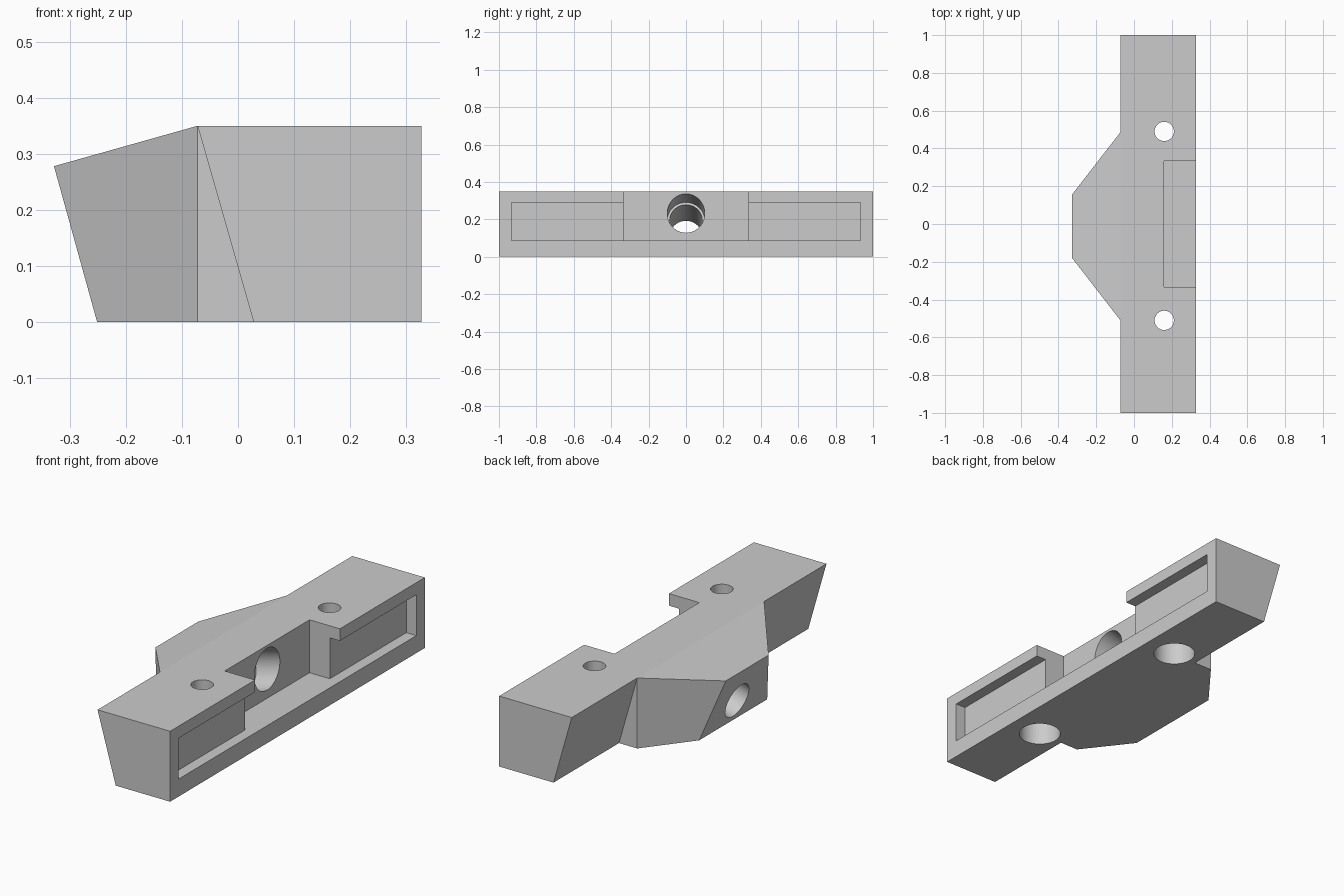
import bpy
import bmesh
import math
from mathutils import Vector

cube = bpy.data.objects.get("Cube")
if cube:
    bpy.data.objects.remove(cube, do_unlink=True)

grey = bpy.data.materials.new("plain grey")
grey.use_nodes = True
colour = (0.6, 0.6, 0.6, 1)
grey.diffuse_color = colour
grey.node_tree.nodes["Principled BSDF"].inputs["Base Color"].default_value = colour

# Key dimensions
HEIGHT, BACK = 0.35, 0.327
EDGE_TOP, EDGE_BOTTOM = -0.072, 0.028
TIP_TOP, TIP_BOTTOM, TIP_Z = -0.328, -0.251, 0.278
MID = -0.012                      # nose and screw holes sit slightly off centre
WALL, FLOOR = 0.16, 0.087         # recess


def new_object(name, bm):
    mesh = bpy.data.meshes.new(name)
    bm.to_mesh(mesh)
    bm.free()
    ob = bpy.data.objects.new(name, mesh)
    bpy.context.collection.objects.link(ob)
    ob.data.materials.append(grey)
    return ob


def bracket():
    """Bar with a slanted face and a tapering nose, as one closed shell."""
    bm = bmesh.new()

    def face(*points):
        bm.faces.new([bm.verts.new(p) for p in points])

    halves = []
    for s in (-1, 1):
        shoulder, tip, tip_low = (MID + s * w for w in (0.498, 0.168, 0.267))
        p = dict(
            end_back_low=(BACK, s, 0), end_back_top=(BACK, s, HEIGHT),
            end_top=(EDGE_TOP, s, HEIGHT), end_low=(EDGE_BOTTOM, s, 0),
            root_low=(EDGE_BOTTOM, shoulder, 0),
            shoulder_top=(EDGE_TOP, shoulder, HEIGHT),
            shoulder_low=(EDGE_TOP, shoulder, 0),
            tip_top=(TIP_TOP, tip, TIP_Z), tip_low=(TIP_BOTTOM, tip_low, 0))
        halves.append(p)
        face(p["end_back_low"], p["end_back_top"], p["end_top"], p["end_low"])
        face(p["end_low"], p["end_top"], p["shoulder_top"], p["root_low"])
        face(p["root_low"], p["shoulder_top"], p["shoulder_low"])
        face(p["shoulder_low"], p["shoulder_top"], p["tip_top"], p["tip_low"])

    # Faces that span both halves
    a, b = halves
    for names in (("end_back_low", "end_back_top"),
                  ("end_back_top", "end_top", "shoulder_top"),
                  ("shoulder_top", "tip_top"),
                  ("tip_top", "tip_low"),
                  ("tip_low", "shoulder_low", "root_low", "end_low", "end_back_low")):
        face(*[a[n] for n in names], *[b[n] for n in reversed(names)])
    bmesh.ops.remove_doubles(bm, verts=bm.verts, dist=0.0001)
    bmesh.ops.recalc_face_normals(bm, faces=bm.faces)
    return new_object("mounting_bracket", bm)


def box(low, high):
    bm = bmesh.new()
    bmesh.ops.create_cube(bm, size=1)
    low, high = Vector(low), Vector(high)
    bmesh.ops.scale(bm, vec=high - low, verts=bm.verts)
    bmesh.ops.translate(bm, vec=(low + high) / 2, verts=bm.verts)
    return new_object("box_cutter", bm)


def rod(start, end, radius):
    start, end = Vector(start), Vector(end)
    bm = bmesh.new()
    bmesh.ops.create_cone(bm, cap_ends=True, segments=64, radius1=radius,
                          radius2=radius, depth=(end - start).length)
    turn = (end - start).to_track_quat('Z', 'Y').to_matrix()
    bmesh.ops.rotate(bm, matrix=turn, verts=bm.verts)
    bmesh.ops.translate(bm, vec=(start + end) / 2, verts=bm.verts)
    return new_object("rod_cutter", bm)


body = bracket()

# Open recess in the back and the long shallow slot across it
cutters = [box((WALL, -0.333, FLOOR), (0.5, 0.333, 0.5)),
           box((0.272, -0.933, FLOOR), (0.5, 0.933, 0.29))]

# Tilted bore through the nose, wider at the recess end
axis = Vector((EDGE_TOP - TIP_TOP, 0, HEIGHT - TIP_Z)).normalized()
mouth = Vector((WALL, 0, 0.232))
cutters += [rod(mouth - axis * 0.14, mouth + axis * 0.25, 0.1),
            rod(mouth - axis * 0.7, mouth, 0.087)]

# Counterbored screw holes
for s in (-1, 1):
    y = s * 0.5 - 0.01
    cutters += [rod((WALL, y, -0.1), (WALL, y, 0.2), 0.098),
                rod((WALL, y, 0.1), (WALL, y, 0.5), 0.051)]

bpy.context.view_layer.objects.active = body
body.select_set(True)
for cutter in cutters:
    cutter.hide_render = True
    cut = body.modifiers.new("cut", 'BOOLEAN')
    cut.operation = 'DIFFERENCE'
    cut.solver = 'EXACT'
    cut.object = cutter
    bpy.ops.object.modifier_apply(modifier=cut.name)
    bpy.data.objects.remove(cutter, do_unlink=True)

bpy.ops.object.shade_smooth_by_angle(angle=math.radians(15))
